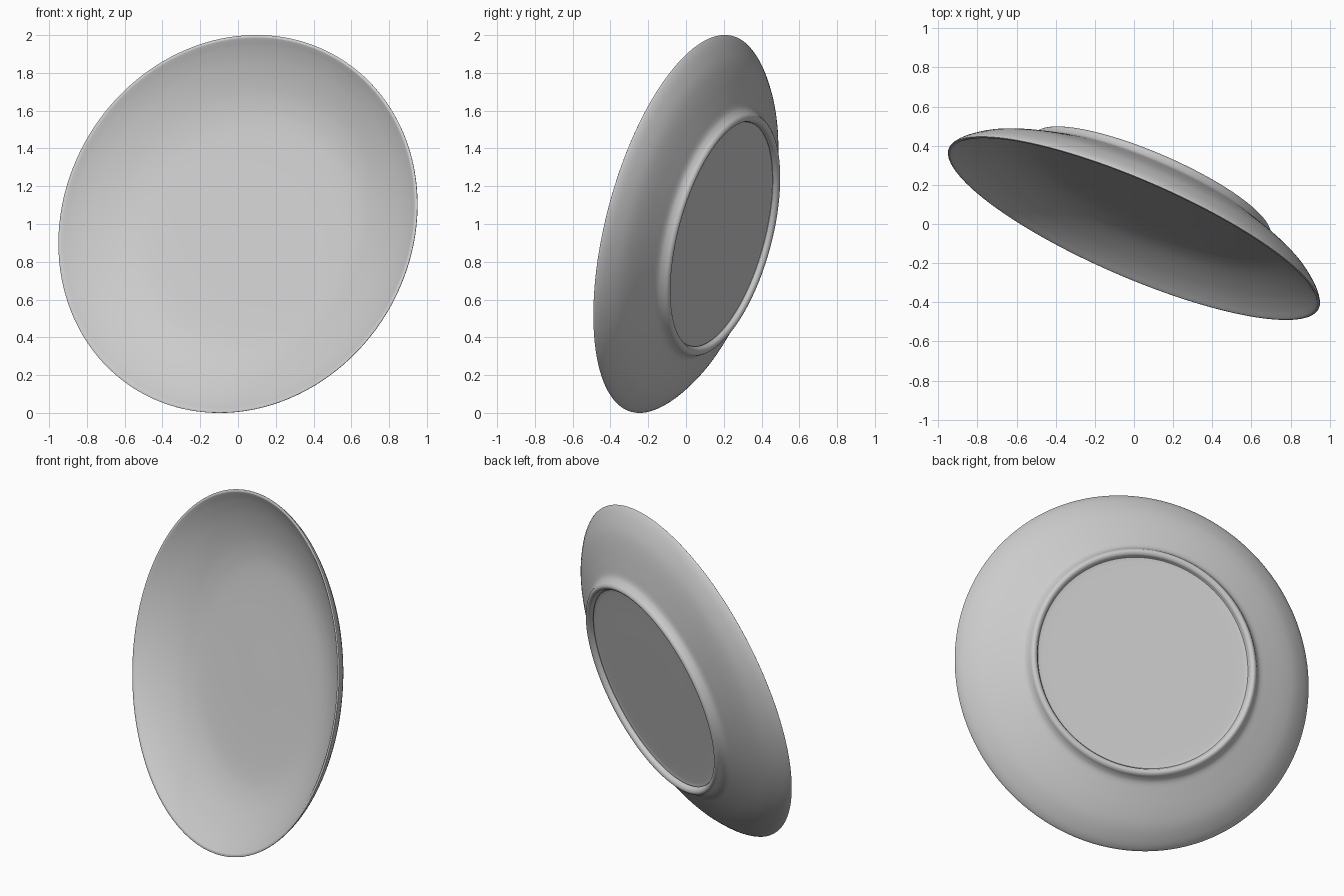
import bpy
import bmesh
import math
from mathutils import Vector, Matrix

cube = bpy.data.objects.get("Cube")
if cube:
    bpy.data.objects.remove(cube, do_unlink=True)

# Pale grey ceramic
glaze = bpy.data.materials.new("grey_glaze")
glaze.use_nodes = True
grey = (0.6, 0.6, 0.6, 1.0)
glaze.diffuse_color = grey
glaze.node_tree.nodes["Principled BSDF"].inputs["Base Color"].default_value = grey


def smooth_path(points, steps=4):
    """Rounded curve running through the profile points."""
    pts = [points[0]] + points + [points[-1]]
    path = []
    for a, b, c, d in zip(pts, pts[1:], pts[2:], pts[3:]):
        a, b, c, d = Vector(a), Vector(b), Vector(c), Vector(d)
        for i in range(steps):
            t = i / steps
            path.append(b + (c - a) * (t / 2)
                        + (2 * a - 5 * b + 4 * c - d) * (t * t / 2)
                        + (3 * b - a - 3 * c + d) * (t ** 3 / 2))
    path.append(Vector(points[-1]))
    return path


# Half section (radius, height): eating surface, rim, outside wall, foot ring, base
inside = [(0, -0.175), (0.35, -0.175), (0.58, -0.168), (0.7, -0.148),
          (0.8, -0.115), (0.9, -0.069), (0.97, -0.028), (1.01, 0.0)]
rim = [(1.02, 0.004), (1.03, -0.002)]
outside = [(1.0, -0.04), (0.93, -0.095), (0.85, -0.136), (0.75, -0.176),
           (0.69, -0.2), (0.667, -0.224)]
foot_ring = [(0.656, -0.245), (0.64, -0.254), (0.622, -0.246), (0.612, -0.226)]
base = [(0.59, -0.218), (0.3, -0.218), (0, -0.218)]

# Turn the section into a solid plate
bm = bmesh.new()
verts = [bm.verts.new((p.x, 0, p.y))
         for p in smooth_path(inside + rim + outside + foot_ring + base)]
edges = [bm.edges.new(pair) for pair in zip(verts, verts[1:])]
bmesh.ops.spin(bm, geom=verts + edges, cent=(0, 0, 0), axis=(0, 0, 1),
               angle=math.tau, steps=128)
bmesh.ops.remove_doubles(bm, verts=bm.verts, dist=0.0001)
bmesh.ops.recalc_face_normals(bm, faces=bm.faces)

# Lean the plate back and turn its face
facing = Vector((-0.386, -0.89, 0.24)).normalized()
tilt = facing.to_track_quat('Z', 'Y').to_matrix().to_4x4()
bm.transform(Matrix.Translation((0, -0.02, 1.0)) @ tilt)

mesh = bpy.data.meshes.new("plate")
bm.to_mesh(mesh)
bm.free()
mesh.materials.append(glaze)
plate = bpy.data.objects.new("plate", mesh)
bpy.context.collection.objects.link(plate)

bpy.ops.object.select_all(action='DESELECT')
plate.select_set(True)
bpy.context.view_layer.objects.active = plate
bpy.ops.object.shade_smooth_by_angle(angle=math.radians(50))
